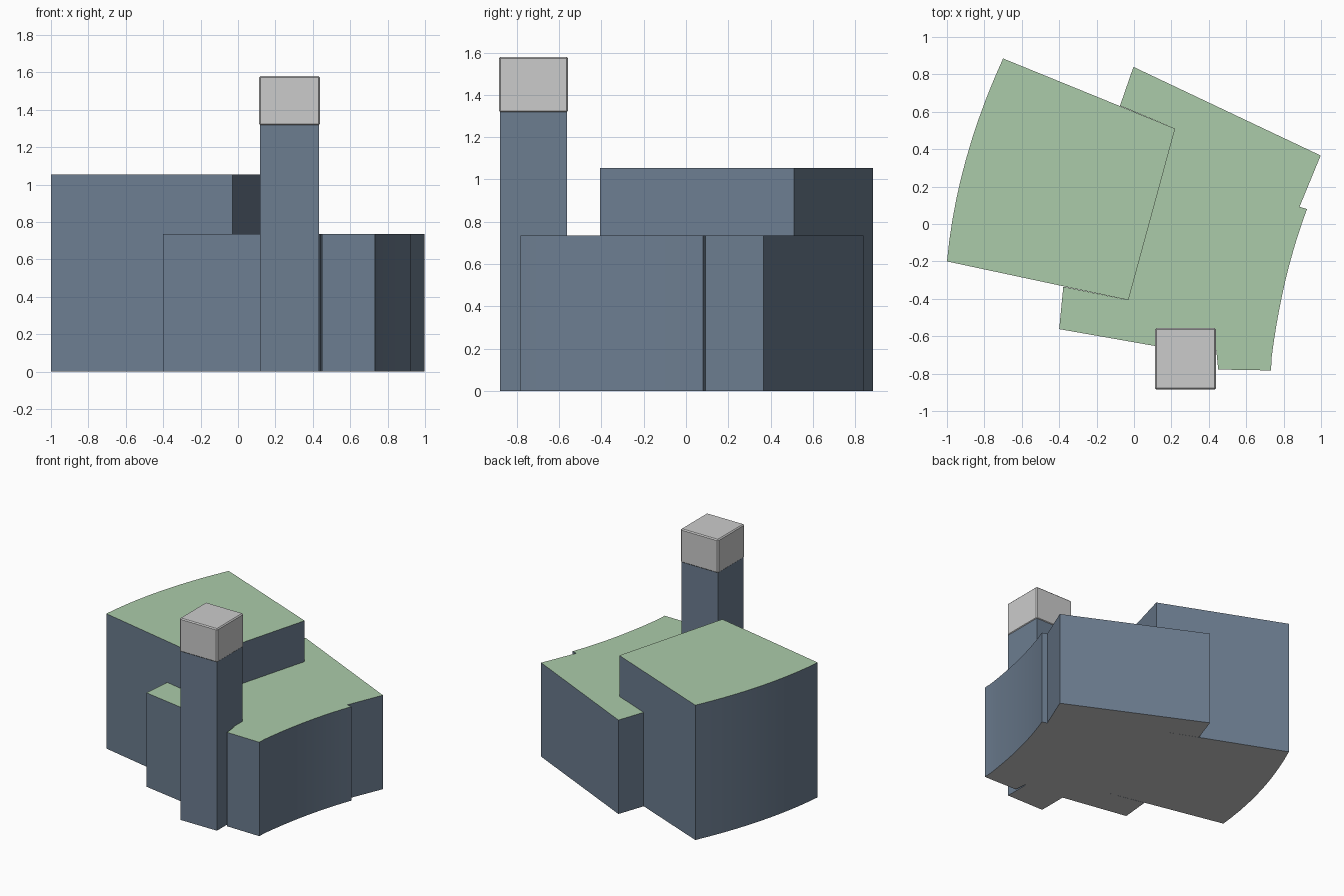
import bpy, bmesh
from mathutils import Vector

if "Cube" in bpy.data.objects:
    bpy.data.objects.remove(bpy.data.objects["Cube"])


def material(name, rgb):
    m = bpy.data.materials.new(name)
    m.diffuse_color = (*rgb, 1)
    m.use_nodes = True
    m.node_tree.nodes["Principled BSDF"].inputs["Base Color"].default_value = m.diffuse_color
    return m


WALL = material("slate blue wall", (0.15, 0.205, 0.28))
ROOF = material("pale green roof", (0.41, 0.60, 0.40))
GREY = material("light grey", (0.60, 0.60, 0.60))


def arc(a, c, b, n=10):
    """Points of a gentle curve from a to b, pulled towards c."""
    a, b, c = Vector(a), Vector(b), Vector(c)
    ts = [i / n for i in range(n + 1)]
    return [tuple(a * (1 - t) ** 2 + c * 2 * t * (1 - t) + b * t * t) for t in ts]


def finish(name, bm, mats):
    bmesh.ops.recalc_face_normals(bm, faces=bm.faces)
    me = bpy.data.meshes.new(name)
    for m in mats:
        me.materials.append(m)
    if len(mats) > 1:
        # walls, roof and underside coloured by face direction
        for f in bm.faces:
            f.normal_update()
            f.material_index = 1 if f.normal.z > 0.5 else 2 if f.normal.z < -0.5 else 0
    bm.to_mesh(me)
    bm.free()
    ob = bpy.data.objects.new(name, me)
    bpy.context.collection.objects.link(ob)
    bpy.context.view_layer.objects.active = ob
    ob.select_set(True)
    bpy.ops.object.shade_smooth_by_angle(angle=0.35)
    ob.select_set(False)
    return ob


def block(name, outline, z0, z1, mats, bevel=0):
    bm = bmesh.new()
    base = bm.faces.new([bm.verts.new((x, y, z0)) for x, y in outline])
    top = bmesh.ops.extrude_face_region(bm, geom=[base], use_keep_orig=True)["geom"]
    verts = [v for v in top if isinstance(v, bmesh.types.BMVert)]
    bmesh.ops.translate(bm, verts=verts, vec=(0, 0, z1 - z0))
    if bevel:
        bmesh.ops.recalc_face_normals(bm, faces=bm.faces)
        bmesh.ops.bevel(bm, geom=bm.edges[:], offset=bevel, segments=1,
                        affect='EDGES', profile=0.5)
    return finish(name, bm, mats)


def square(x0, x1, y0, y1):
    return [(x0, y0), (x1, y0), (x1, y1), (x0, y1)]


BUILDING = [WALL, ROOF, GREY]

# tall block with bowed left wall
block("tall_block",
      [(0.22, 0.51), (-0.03, -0.407)] + arc((-1, -0.2), (-0.95, 0.338), (-0.70, 0.885)),
      0, 1.055, BUILDING)

# low block wrapped round the tall one, with bowed right wall
block("low_block",
      [(0.22, 0.51), (-0.075, 0.632), (-0.003, 0.84), (0.998, 0.366), (0.885, 0.092)]
      + arc((0.925, 0.08), (0.79, -0.28), (0.735, -0.72))
      + [(0.733, -0.783), (0.45, -0.778), (0.44, -0.675), (0.43, -0.708),
         (-0.40, -0.562), (-0.378, -0.335), (-0.03, -0.407)],
      0, 0.735, BUILDING)

# slim tower and its grey cap
block("tower", square(0.117, 0.434, -0.88, -0.562), 0, 1.33, [WALL, GREY, GREY])
block("tower_cap", square(0.112, 0.439, -0.885, -0.557), 1.317, 1.58, [GREY], bevel=0.008)
